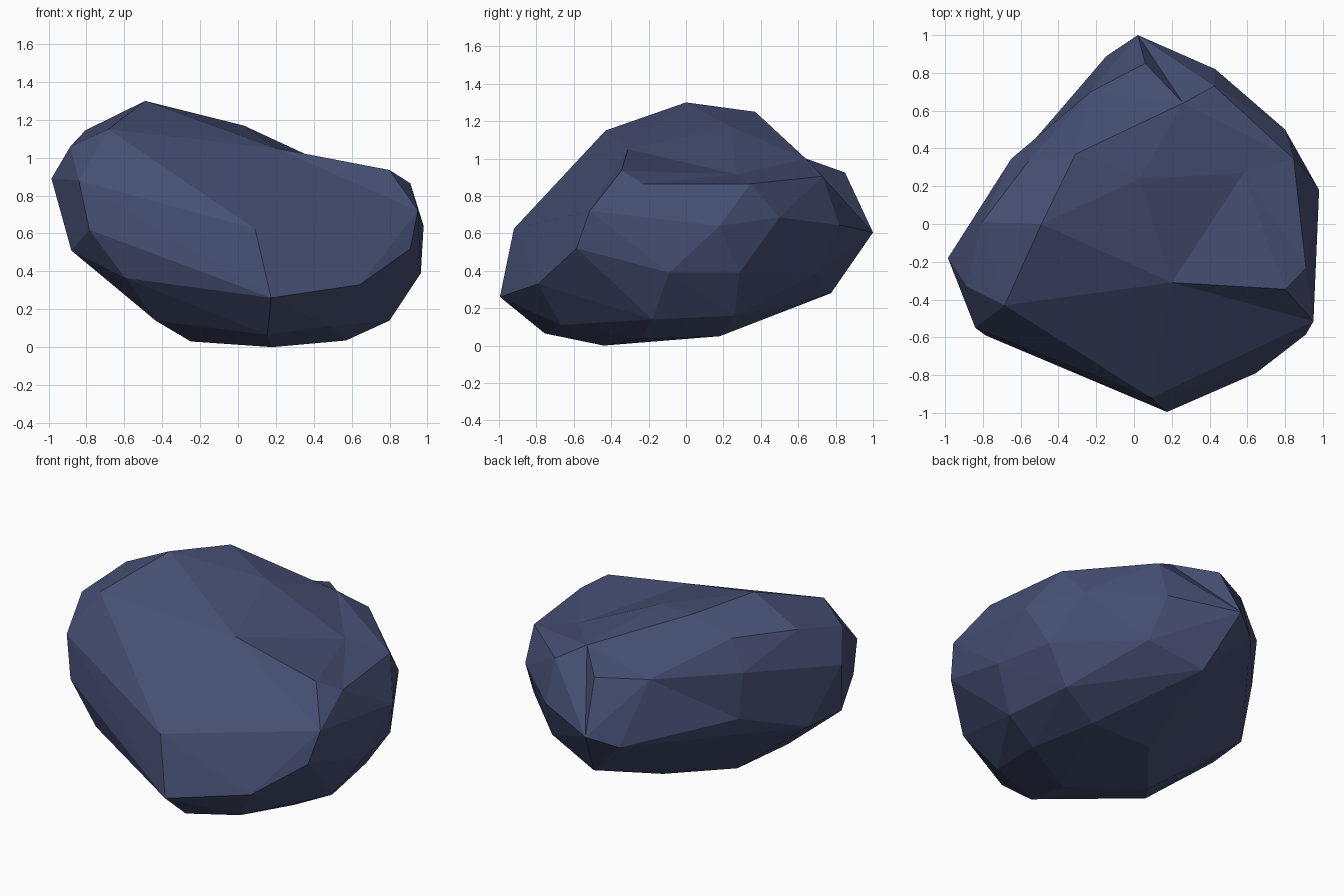
import bpy, bmesh
from mathutils import Vector

if "Cube" in bpy.data.objects:
    bpy.data.objects.remove(bpy.data.objects["Cube"])

# Chiselled corners of the boulder, grouped by area
CROWN = [(-.49, 0, 1.3), (-.31, .37, 1.25), (.8, -.345, .935), (.91, -.23, .865),
         (.845, .345, .865), (-.685, -.43, 1.15), (-.805, .01, 1.145),
         (-.885, -.33, 1.06), (.06, .85, .925), (.425, .73, .905)]
WAIST = [(.09, -.92, .625), (.02, 1, .605), (-.84, -.55, .88), (-.985, -.18, .89),
         (-.785, -.59, .62), (-.88, -.33, .51), (-.145, .89, .54),
         (-.85, -.035, .51), (.91, -.585, .52), (.95, -.515, .72), (.98, .18, .64),
         (.965, -.09, .39), (.89, .285, .39), (.8, .5, .685), (.43, .82, .645)]
BASE = [(.175, -.995, .26), (.117, .775, .28), (.47, .695, .385), (-.435, -.415, .14),
        (.47, .18, .05), (-.25, -.17, .03), (.037, .18, .05), (-.595, -.6, .365),
        (.155, -.755, .065), (.645, -.79, .33), (.8, -.18, .14), (.736, .26, .16),
        (.485, -.67, .11), (.57, -.24, .035), (.18, -.44, 0)]
# Corners lying in hollows of the top and back left, with how far to raise them
HOLLOWS = {(.03, .24, 1.17): .1, (.26, .64, 1.0): .15, (.2, -.31, 1.05): .12,
           (.58, .27, .915): .2, (-.56, .33, 1.145): .06, (-.23, .7, .93): .1,
           (-.65, .345, .95): .08, (-.617, .341, .642): .12}


def outward(p):
    """Rough surface direction on a flattened boulder."""
    return Vector((p.x * .5, p.y * .5, (p.z - .6) * 2)).normalized()


# Wrap a hull round the corners with the hollows raised, then put every corner
# back so that the hollows return
corners = [Vector(p) for p in CROWN + WAIST + BASE + list(HOLLOWS)]
lifted = [p + outward(p) * HOLLOWS.get(key, 0)
          for p, key in zip(corners, CROWN + WAIST + BASE + list(HOLLOWS))]
for step in range(80):
    bm = bmesh.new()
    verts = [bm.verts.new(p) for p in lifted]
    bmesh.ops.convex_hull(bm, input=verts)
    missed = [i for i, v in enumerate(verts) if not v.link_faces]
    if not missed or step == 79:
        break
    bm.free()
    for i in missed:
        lifted[i] += outward(corners[i]) * .01
for v, p in zip(verts, corners):
    v.co = p
bmesh.ops.delete(bm, geom=[v for v in bm.verts if not v.link_faces], context='VERTS')
bmesh.ops.recalc_face_normals(bm, faces=bm.faces)

# Boulder object, flat faces, one slate blue colour
mesh = bpy.data.meshes.new("boulder")
bm.to_mesh(mesh)
bm.free()
slate = bpy.data.materials.new("slate blue stone")
slate.diffuse_color = (.06, .077, .17, 1)
slate.use_nodes = True
slate.node_tree.nodes["Principled BSDF"].inputs["Base Color"].default_value = slate.diffuse_color
mesh.materials.append(slate)
bpy.context.collection.objects.link(bpy.data.objects.new("boulder", mesh))
